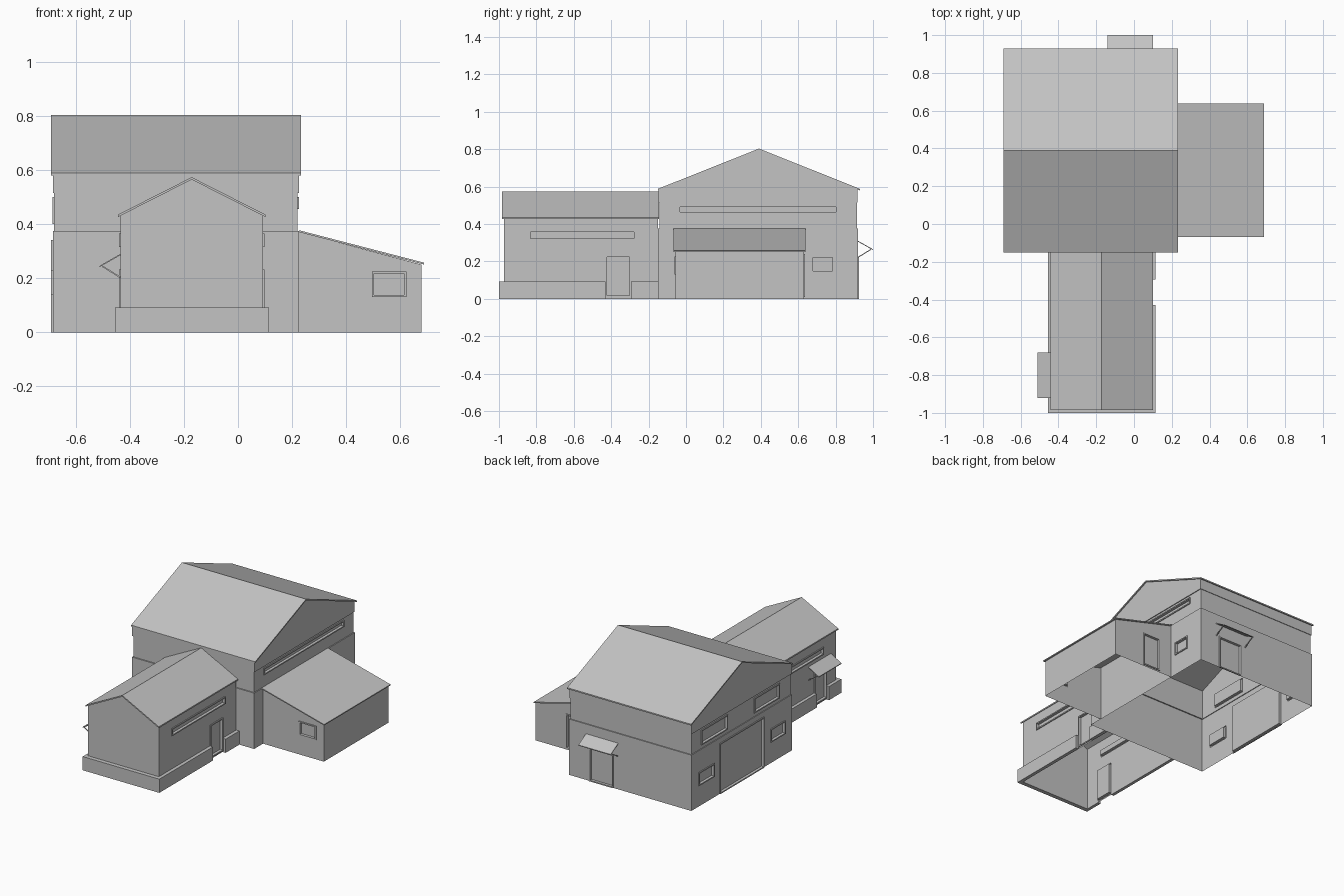
import bpy, bmesh
from mathutils import Vector

cube = bpy.data.objects.get("Cube")
if cube:
    bpy.data.objects.remove(cube, do_unlink=True)

grey = bpy.data.materials.new("plain_grey")
grey.use_nodes = True
colour = (0.55, 0.55, 0.55, 1)
grey.diffuse_color = colour
grey.node_tree.nodes["Principled BSDF"].inputs["Base Color"].default_value = colour


def finish(name, bm, closed=False):
    bmesh.ops.remove_doubles(bm, verts=bm.verts, dist=0.0001)
    if closed:
        bmesh.ops.recalc_face_normals(bm, faces=bm.faces)
    mesh = bpy.data.meshes.new(name)
    bm.to_mesh(mesh)
    bm.free()
    mesh.materials.append(grey)
    bpy.context.collection.objects.link(bpy.data.objects.new(name, mesh))


def at(axis, pos, u, z):
    return Vector((pos, u, z) if axis == "x" else (u, pos, z))


def face(bm, points, flip=False):
    bm.faces.new([bm.verts.new(p) for p in (points[::-1] if flip else points)])


def sheet(name, axis, side, pos, outline):
    """Flat wall, outline anticlockwise in (u, z)."""
    bm = bmesh.new()
    face(bm, [at(axis, pos, u, z) for u, z in outline], (axis == "x") != (side > 0))
    finish(name, bm)


def wall(name, axis, side, pos, u0, u1, z0, z1, holes=(), depth=0.012):
    """Thin wall with framed, recessed openings (u0, u1, z0, z1)."""
    bm = bmesh.new()
    flip = (axis == "x") != (side > 0)
    us = sorted({u0, u1, *[u for h in holes for u in h[:2]]})
    zs = sorted({z0, z1, *[z for h in holes for z in h[2:]]})

    def ring(a, b, c, d, out):
        return [at(axis, pos + side * out, u, z) for u, z in ((a, c), (b, c), (b, d), (a, d))]

    for a, b in zip(us, us[1:]):
        for c, d in zip(zs, zs[1:]):
            mu, mz = (a + b) / 2, (c + d) / 2
            if not any(h[0] < mu < h[1] and h[2] < mz < h[3] for h in holes):
                face(bm, ring(a, b, c, d, 0), flip)
    rim, proud = 0.008, 0.006
    for a, b, c, d in holes:
        inner = (a + rim, b - rim, c + rim, d - rim)
        rings = [ring(a, b, c, d, 0), ring(a, b, c, d, proud),
                 ring(*inner, proud), ring(*inner, -depth)]
        for p, q in zip(rings, rings[1:]):
            for i in range(4):
                j = (i + 1) % 4
                face(bm, [p[i], p[j], q[j], q[i]], flip)
        face(bm, rings[-1], flip)
    finish(name, bm)


def prism(name, axis, lo, hi, profile):
    """Closed profile in (u, z) swept along an axis."""
    bm = bmesh.new()
    ends = [[at(axis, p, u, z) for u, z in profile] for p in (lo, hi)]
    for e in ends:
        face(bm, e)
    for i in range(len(profile)):
        j = (i + 1) % len(profile)
        face(bm, [ends[0][i], ends[0][j], ends[1][j], ends[1][i]])
    finish(name, bm, True)


def slab(name, axis, lo, hi, p, q, t=0.008):
    """Thin sloping plate whose top runs from p to q."""
    prism(name, axis, lo, hi, [p, q, (q[0], q[1] - t), (p[0], p[1] - t)])


def gable_roof(name, axis, lo, hi, u0, u1, eave, ridge, t=0.009):
    m = (u0 + u1) / 2
    prism(name, axis, lo, hi, [(u0, eave), (m, ridge), (u1, eave),
                               (u1, eave - t), (m, ridge - t), (u0, eave - t)])


def box(name, x0, x1, y0, y1, z0, z1):
    prism(name, "x", x0, x1, [(y0, z0), (y1, z0), (y1, z1), (y0, z1)])


def ledge(name, a, b, z):
    """Flat ring between two nested rectangles (x0, x1, y0, y1)."""
    bm = bmesh.new()
    ra, rb = [[Vector((x, y, z)) for x, y in ((r[0], r[2]), (r[1], r[2]), (r[1], r[3]), (r[0], r[3]))]
              for r in (a, b)]
    for i in range(4):
        j = (i + 1) % 4
        face(bm, [ra[i], ra[j], rb[j], rb[i]])
    finish(name, bm)


def awning(name, axis, lo, hi, base, tip, top):
    slab(name + "_canopy", axis, lo, hi, (base, top), (tip, top - 0.045), 0.005)
    near = base + (tip - base) * 0.88
    for i, p in enumerate((lo, hi - 0.006)):
        slab(f"{name}_strut_{i}", axis, p, p + 0.006, (base, top - 0.085), (near, top - 0.042), 0.006)


# Main hall: three stacked wall bands
lower = (-0.684, 0.225, -0.15, 0.92)
middle = (-0.679, 0.219, -0.142, 0.913)
upper = (-0.684, 0.225, -0.147, 0.917)
small_right = [(0.67, 0.79, 0.14, 0.23)]
garage_side = [(0.15, 0.62, 0.0, 0.34), (0.68, 0.845, 0.14, 0.23), (-0.075, 0.08, 0.14, 0.23)]
back_door = [(-0.105, 0.075, 0.0, 0.225)]
high_left = [(0.53, 0.81, 0.40, 0.50), (-0.02, 0.25, 0.40, 0.50)]
high_right = [(-0.04, 0.81, 0.455, 0.50)]
bands = (("lower", lower, 0, 0.375, garage_side, small_right, back_door),
         ("middle", middle, 0.375, 0.515, high_left, high_right, []))
for name, (x0, x1, y0, y1), z0, z1, left, right, back in bands:
    wall(f"hall_{name}_right_wall", "x", -1, x0, y0, y1, z0, z1, left)
    wall(f"hall_{name}_left_wall", "x", 1, x1, y0, y1, z0, z1, right)
    wall(f"hall_{name}_front_wall", "y", -1, y0, x0, x1, z0, z1)
    wall(f"hall_{name}_back_wall", "y", 1, y1, x0, x1, z0, z1, back)
ledge("hall_lower_ledge", lower, middle, 0.375)
ledge("hall_upper_ledge", middle, upper, 0.515)
x0, x1, y0, y1 = upper
for side, x in ((-1, x0), (1, x1)):
    sheet("hall_gable", "x", side, x, [(y0, 0.515), (y1, 0.515), (y1, 0.585), (0.39, 0.797), (y0, 0.585)])
for side, y in ((-1, y0), (1, y1)):
    wall("hall_eave_wall", "y", side, y, x0, x1, 0.515, 0.585)
gable_roof("hall_roof", "x", -0.69, 0.233, -0.15, 0.93, 0.588, 0.803)
awning("hall_back_awning", "x", -0.14, 0.10, 0.92, 1.0, 0.31)

# Front wing with gable roof and plinth
long_window = (-0.84, -0.27, 0.315, 0.365)
wall("wing_left_wall", "x", 1, 0.092, -0.972, -0.15, 0, 0.435,
     [long_window, (-0.43, -0.295, 0.01, 0.232)])
wall("wing_right_wall", "x", -1, -0.434, -0.972, -0.15, 0, 0.435,
     [long_window, (-0.87, -0.74, 0.01, 0.232)])
sheet("wing_front_wall", "y", -1, -0.972,
      [(-0.434, 0), (0.092, 0), (0.092, 0.432), (-0.171, 0.568), (-0.434, 0.432)])
gable_roof("wing_roof", "y", -0.985, -0.145, -0.443, 0.101, 0.435, 0.573)
box("wing_front_plinth", -0.455, 0.115, -1.0, -0.972, 0, 0.092)
for a, b in ((-0.972, -0.43), (-0.295, -0.15)):
    box("wing_left_plinth", 0.092, 0.115, a, b, 0, 0.092)
for a, b in ((-0.972, -0.87), (-0.74, -0.15)):
    box("wing_right_plinth", -0.455, -0.434, a, b, 0, 0.092)
awning("wing_awning", "y", -0.92, -0.68, -0.434, -0.512, 0.29)

# Side annex with single-slope roof
wall("annex_outer_wall", "x", 1, 0.678, -0.056, 0.63, 0, 0.25)
openings = {-1: [(0.495, 0.622, 0.13, 0.225)], 1: [(0.32, 0.45, 0.01, 0.24)]}
for side, y in ((-1, -0.056), (1, 0.63)):
    wall("annex_end_wall", "y", side, y, 0.225, 0.678, 0, 0.25, openings[side])
    sheet("annex_end_top", "y", side, y, [(0.225, 0.25), (0.678, 0.25), (0.225, 0.371)])
slab("annex_roof", "y", -0.068, 0.638, (0.225, 0.377), (0.688, 0.257), 0.007)
